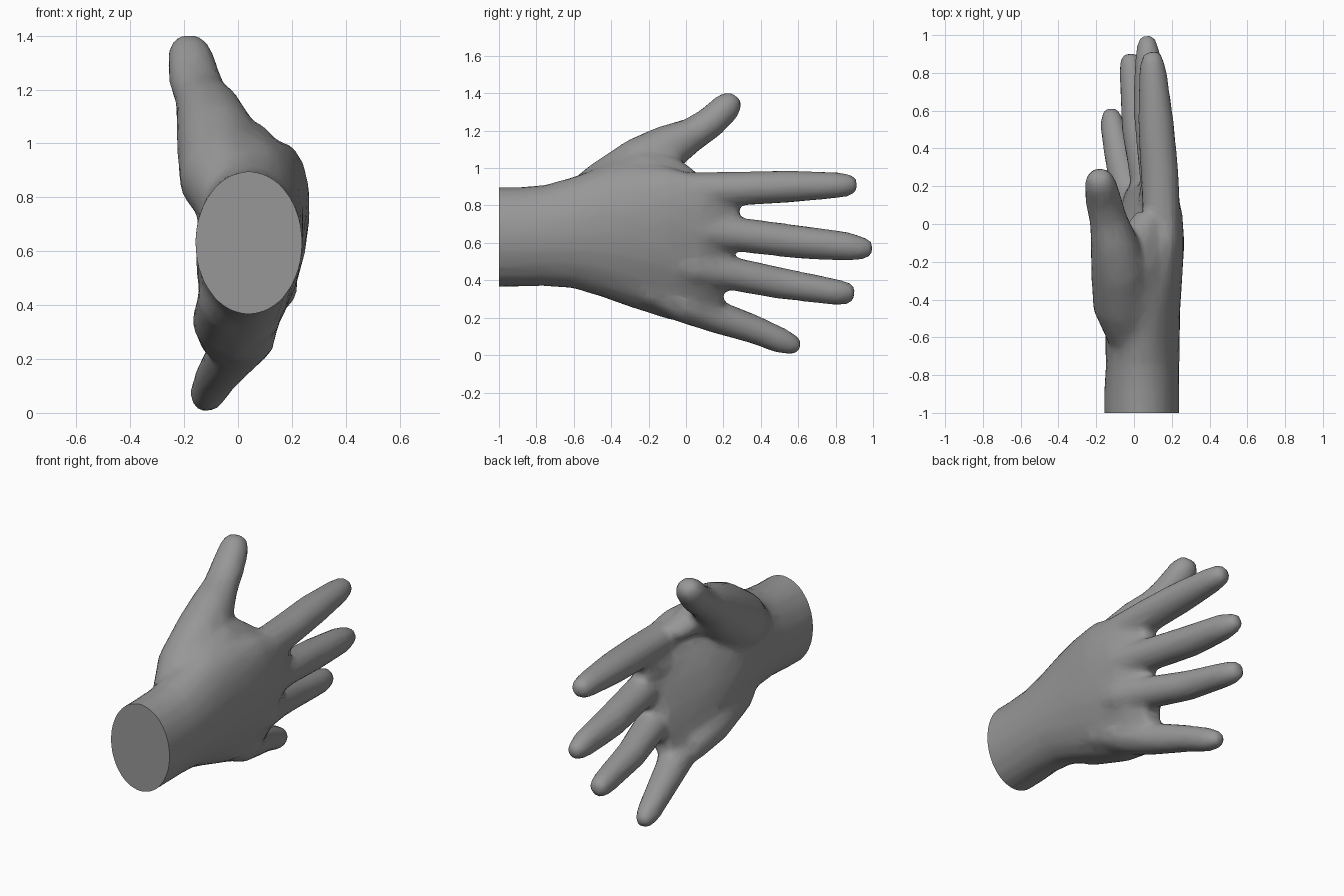
import bpy, bmesh, math
from mathutils import Vector

if "Cube" in bpy.data.objects:
    bpy.data.objects.remove(bpy.data.objects["Cube"])

SIDES = 20
bm = bmesh.new()


def skin(rings):
    """Close a row of vertex rings into a solid."""
    for a, b in zip(rings, rings[1:]):
        for i in range(SIDES):
            j = (i + 1) % SIDES
            bm.faces.new((a[i], a[j], b[j], b[i]))
    bm.faces.new(rings[0])
    bm.faces.new(rings[-1][::-1])


def tube(*stations):
    """Loft through (x, y, z, width, depth), square to the path."""
    pts = [Vector(s[:3]) for s in stations]
    rings = []
    for k, (p, s) in enumerate(zip(pts, stations)):
        t = pts[min(k + 1, len(pts) - 1)] - pts[max(k - 1, 0)]
        side = t.cross(Vector((1, 0, 0))).normalized()
        deep = side.cross(t).normalized()
        ring = []
        for i in range(SIDES):
            a = math.tau * i / SIDES
            ring.append(bm.verts.new(p + side * s[3] * math.cos(a) + deep * s[4] * math.sin(a)))
        rings.append(ring)
    skin(rings)


def slab(*stations):
    """Loft along y through (y, x, z, half_x, half_z, lean)."""
    rings = []
    for y, x, z, hx, hz, lean in stations:
        ring = []
        for i in range(SIDES):
            a = math.tau * i / SIDES
            dz = hz * math.sin(a)
            ring.append(bm.verts.new((x + hx * math.cos(a) + lean * dz, y, z + dz)))
        rings.append(ring)
    skin(rings)


# wrist and palm
slab((-1.1, .04, .63, .2, .268, 0), (-.9, .04, .632, .2, .267, 0),
     (-.75, .045, .64, .195, .272, 0), (-.6, .045, .655, .198, .3, .02),
     (-.45, .045, .66, .2, .35, .05), (-.3, .05, .64, .2, .385, .12),
     (-.1, .07, .6, .18, .41, .2), (.08, .088, .57, .14, .39, .23),
     (.2, .085, .56, .09, .34, .23))
# heel of the palm below the thumb
tube((.03, -.65, .54, .1, .1), (-.03, -.4, .42, .12, .12),
     (-.06, -.15, .34, .115, .11), (-.05, .06, .27, .09, .09))
# index finger
tube((.1, -.35, .78, .08, .08), (.145, .05, .88, .1, .1), (.135, .28, .89, .092, .102),
     (.115, .55, .902, .087, .095), (.1, .8, .908, .071, .075), (.095, .88, .91, .06, .06),
     (.09, .912, .91, .037, .037))
# middle finger
tube((.1, -.35, .67, .1, .1), (.155, .05, .67, .1, .1), (.122, .28, .645, .092, .097),
     (.088, .6, .605, .09, .092), (.075, .87, .58, .078, .072), (.07, .955, .57, .06, .055),
     (.07, .998, .57, .037, .036))
# ring finger
tube((.09, -.35, .58, .1, .1), (.125, .05, .47, .1, .1), (.072, .25, .435, .09, .095),
     (.02, .5, .385, .085, .085), (-.01, .8, .337, .071, .07), (-.02, .87, .33, .06, .058),
     (-.02, .902, .325, .037, .037))
# little finger
tube((.07, -.35, .45, .1, .1), (.025, -.02, .275, .1, .115), (-.025, .15, .21, .09, .096),
     (-.08, .37, .135, .077, .08), (-.112, .52, .073, .069, .068), (-.122, .575, .053, .056, .054),
     (-.127, .61, .041, .036, .036))
# thumb and its muscle pad
tube((.02, -.68, .72, .12, .12), (-.06, -.42, .875, .17, .16), (-.08, -.22, 1.02, .16, .15),
     (-.11, -.08, 1.12, .122, .122), (-.138, .03, 1.178, .092, .1), (-.162, .13, 1.243, .086, .097),
     (-.178, .215, 1.325, .081, .085), (-.187, .25, 1.365, .062, .068), (-.19, .266, 1.386, .038, .04))
# fleshy web between thumb and index finger
tube((.03, -.55, .81, .12, .13), (.02, -.38, .91, .13, .14), (.015, -.2, .975, .12, .13),
     (.03, -.06, .98, .075, .095), (.07, .04, .93, .05, .07))
# webs between neighbouring fingers
for y, z, x in ((.255, .77, .115), (.22, .54, .09), (.07, .35, .06)):
    tube((x, y - .3, z, .09, .1), (x, y - .06, z, .09, .085), (x, y + .03, z, .07, .05))

bmesh.ops.recalc_face_normals(bm, faces=bm.faces)
rough = bpy.data.meshes.new("hand_rough")
bm.to_mesh(rough)
bm.free()
hand = bpy.data.objects.new("hand", rough)
bpy.context.collection.objects.link(hand)

# fuse the parts into one soft skin with few faces
fuse = hand.modifiers.new("fuse", "REMESH")
fuse.mode = "VOXEL"
fuse.voxel_size = 0.016
soften = hand.modifiers.new("soften", "SMOOTH")
soften.factor = 0.5
soften.iterations = 16
thin = hand.modifiers.new("thin", "DECIMATE")
thin.ratio = 0.1
graph = bpy.context.evaluated_depsgraph_get()
hand.data = bpy.data.meshes.new_from_object(hand.evaluated_get(graph))
hand.data.name = "hand"
hand.modifiers.clear()
bpy.data.meshes.remove(rough)

# cut the wrist flat
bm = bmesh.new()
bm.from_mesh(hand.data)
cut = bmesh.ops.bisect_plane(bm, geom=bm.verts[:] + bm.edges[:] + bm.faces[:],
                             plane_co=(0, -1, 0), plane_no=(0, -1, 0), clear_outer=True)
rim = [e for e in cut["geom_cut"] if isinstance(e, bmesh.types.BMEdge)]
bmesh.ops.contextual_create(bm, geom=rim)
bmesh.ops.recalc_face_normals(bm, faces=bm.faces)
bm.to_mesh(hand.data)
bm.free()

# plain grey skin
grey = bpy.data.materials.new("plain_grey")
grey.use_nodes = True
colour = (0.31, 0.31, 0.31, 1)
grey.diffuse_color = colour
grey.node_tree.nodes["Principled BSDF"].inputs["Base Color"].default_value = colour
hand.data.materials.clear()
hand.data.materials.append(grey)

bpy.context.view_layer.objects.active = hand
hand.select_set(True)
bpy.ops.object.shade_smooth_by_angle(angle=math.radians(60))
